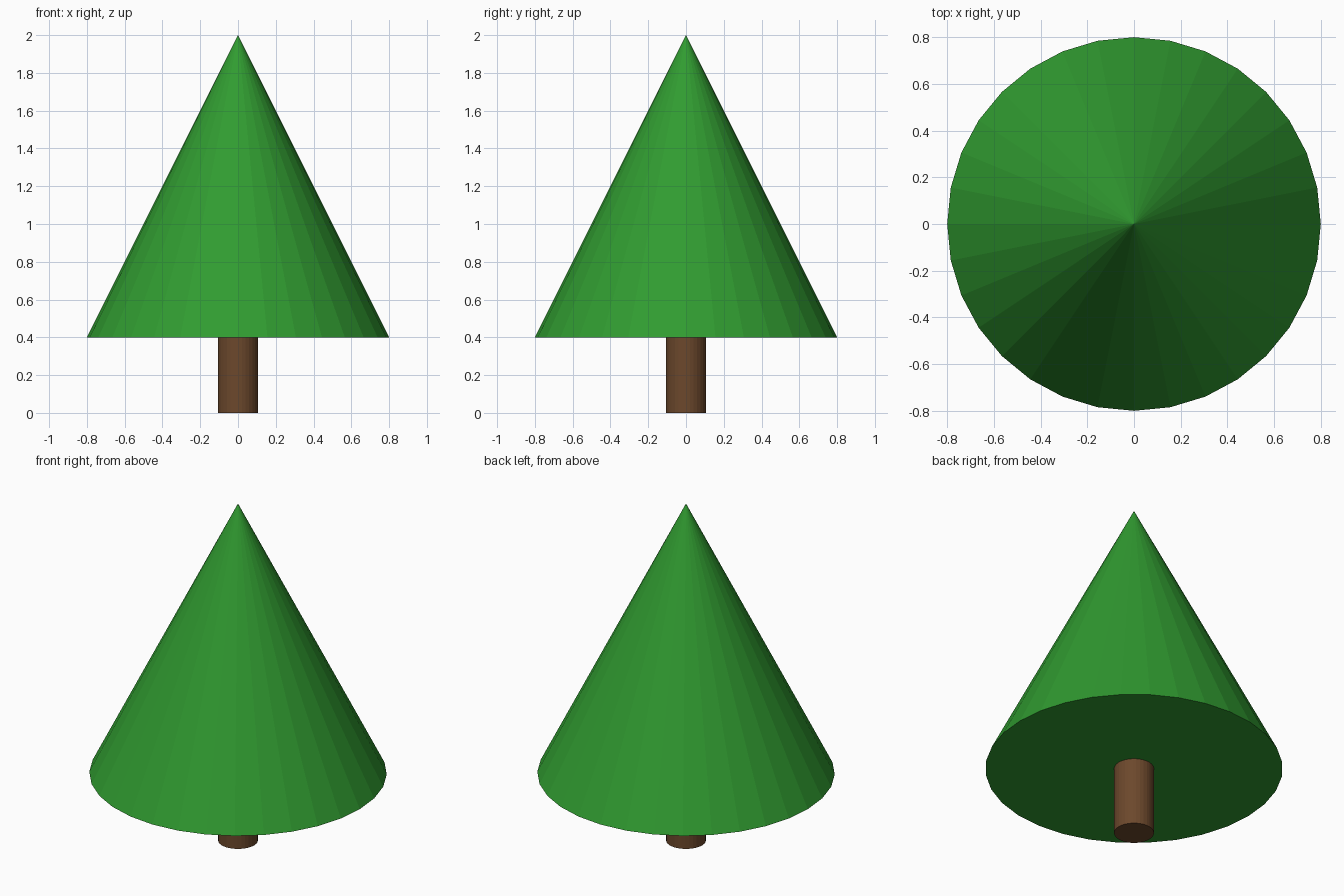
import bpy

if "Cube" in bpy.data.objects:
    bpy.data.objects.remove(bpy.data.objects["Cube"])


def add_cone(name, r_bottom, r_top, z_bottom, z_top, color):
    """Upright 32-sided flat-shaded cone or cylinder between two heights."""
    bpy.ops.mesh.primitive_cone_add(
        vertices=32, radius1=r_bottom, radius2=r_top,
        depth=z_top - z_bottom, location=(0, 0, (z_bottom + z_top) / 2))
    obj = bpy.context.object
    obj.name = name
    mat = bpy.data.materials.new(name + "_color")
    mat.diffuse_color = color
    mat.use_nodes = True
    mat.node_tree.nodes["Principled BSDF"].inputs["Base Color"].default_value = mat.diffuse_color
    obj.data.materials.append(mat)
    return obj


# Brown trunk, standing on the ground
add_cone("trunk", 0.107, 0.107, 0.0, 0.4, (0.15, 0.065, 0.025, 1))

# Green conical foliage with a closed underside
add_cone("foliage", 0.8, 0.0, 0.4, 2.0, (0.03, 0.33, 0.03, 1))
